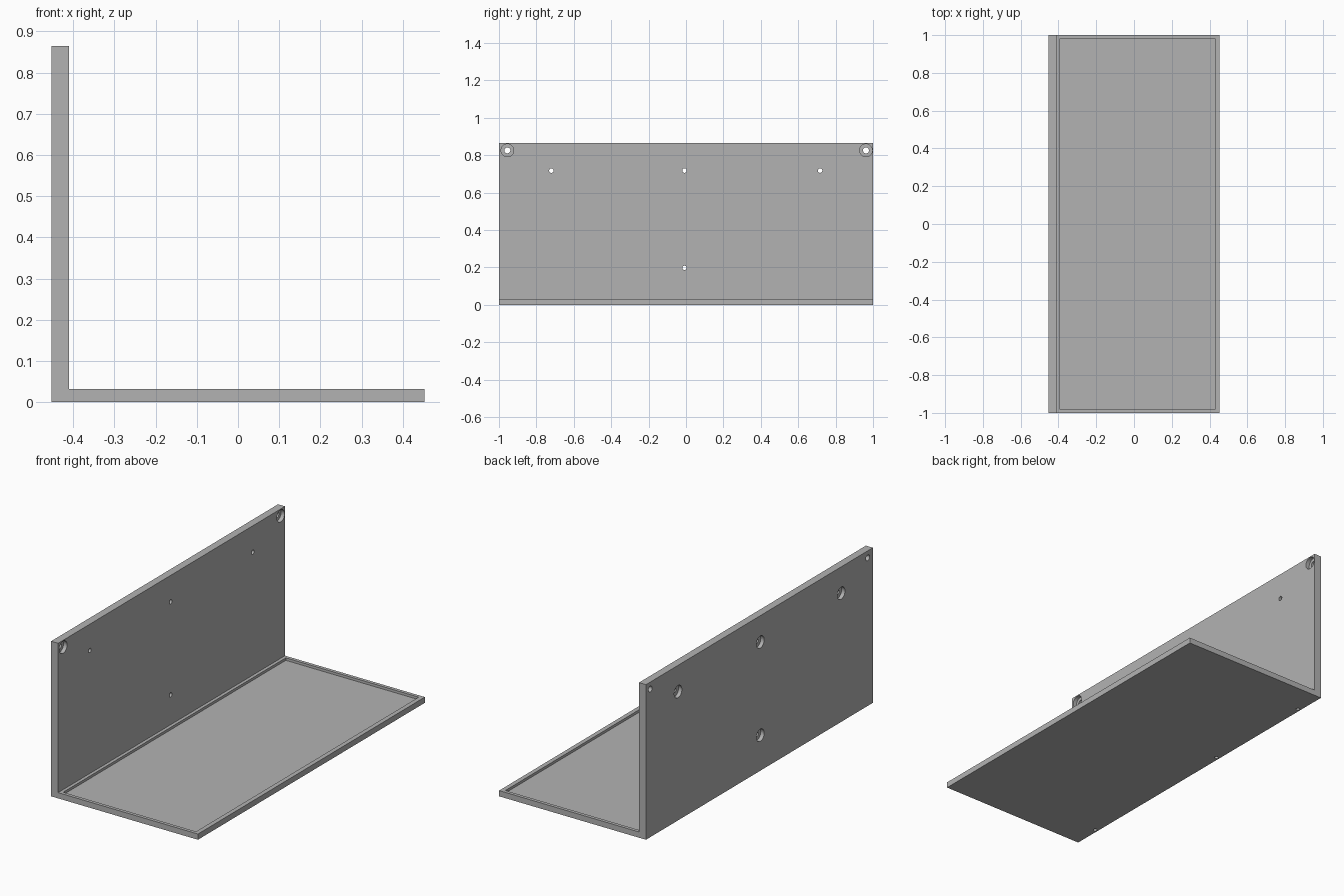
import bpy, bmesh
from math import pi
from mathutils import Matrix, Vector

cube = bpy.data.objects.get("Cube")
if cube:
    bpy.data.objects.remove(cube, do_unlink=True)

# Overall sizes
HALF_X, HALF_Y = 0.453, 1.0
WALL_X, HEIGHT, BASE = -0.41, 0.865, 0.032

grey = bpy.data.materials.new("plain grey")
grey.use_nodes = True
colour = (0.45, 0.45, 0.45, 1)
grey.diffuse_color = colour
grey.node_tree.nodes["Principled BSDF"].inputs["Base Color"].default_value = colour


def make_object(name, bm):
    bmesh.ops.recalc_face_normals(bm, faces=bm.faces)
    mesh = bpy.data.meshes.new(name)
    bm.to_mesh(mesh)
    bm.free()
    mesh.materials.append(grey)
    obj = bpy.data.objects.new(name, mesh)
    bpy.context.collection.objects.link(obj)
    return obj


def cut(target, bm):
    """Subtract a shape from the target and discard the cutter."""
    cutter = make_object("cutter", bm)
    cutter.hide_render = True
    mod = target.modifiers.new("cut", 'BOOLEAN')
    mod.operation, mod.solver, mod.object = 'DIFFERENCE', 'EXACT', cutter
    bpy.context.view_layer.objects.active = target
    bpy.ops.object.modifier_apply(modifier=mod.name)
    bpy.data.objects.remove(cutter, do_unlink=True)


def drill(target, start, end, radius):
    """Cut a round hole along the line from start to end."""
    start, end = Vector(start), Vector(end)
    axis = end - start
    turn = axis.to_track_quat('Z', 'Y').to_matrix().to_4x4()
    bm = bmesh.new()
    bmesh.ops.create_cone(bm, cap_ends=True, segments=32, radius1=radius,
                          radius2=radius, depth=axis.length,
                          matrix=Matrix.Translation((start + end) / 2) @ turn)
    cut(target, bm)


# L-shaped bracket: profile extruded along its length
bm = bmesh.new()
profile = [(-HALF_X, 0), (HALF_X, 0), (HALF_X, BASE),
           (WALL_X, BASE), (WALL_X, HEIGHT), (-HALF_X, HEIGHT)]
face = bm.faces.new([bm.verts.new((x, -HALF_Y, z)) for x, z in profile])
extruded = bmesh.ops.extrude_face_region(bm, geom=[face])["geom"]
bmesh.ops.translate(bm, vec=(0, 2 * HALF_Y, 0),
                    verts=[v for v in extruded if isinstance(v, bmesh.types.BMVert)])
bracket = make_object("angle_bracket", bm)

# Shallow tray recess in the base
bm = bmesh.new()
bmesh.ops.create_cube(bm, size=1, matrix=Matrix.Translation((0.018, 0, 0.068))
                      @ Matrix.Diagonal((0.82, 1.962, 0.1, 1)))
cut(bracket, bm)

# Corner holes, counterbored from the inner face
for y in (-0.955, 0.962):
    drill(bracket, (-0.5, y, 0.826), (-0.35, y, 0.826), 0.016)
    drill(bracket, (-0.432, y, 0.826), (-0.35, y, 0.826), 0.034)

# Fixing holes, counterbored from the outer face
for y, z in ((-0.72, 0.718), (-0.008, 0.718), (0.717, 0.718), (-0.008, 0.198)):
    drill(bracket, (-0.5, y, z), (-0.35, y, z), 0.012)
    drill(bracket, (-0.5, y, z), (-0.432, y, z), 0.034)

# Small blind holes under the wall
for y in (-0.84, 0.16, 0.83):
    drill(bracket, (-0.436, y, -0.05), (-0.436, y, 0.06), 0.01)

# Flat faces with smooth hole walls
bpy.ops.object.select_all(action='DESELECT')
bracket.select_set(True)
bpy.context.view_layer.objects.active = bracket
bpy.ops.object.shade_smooth_by_angle(angle=pi / 6)
